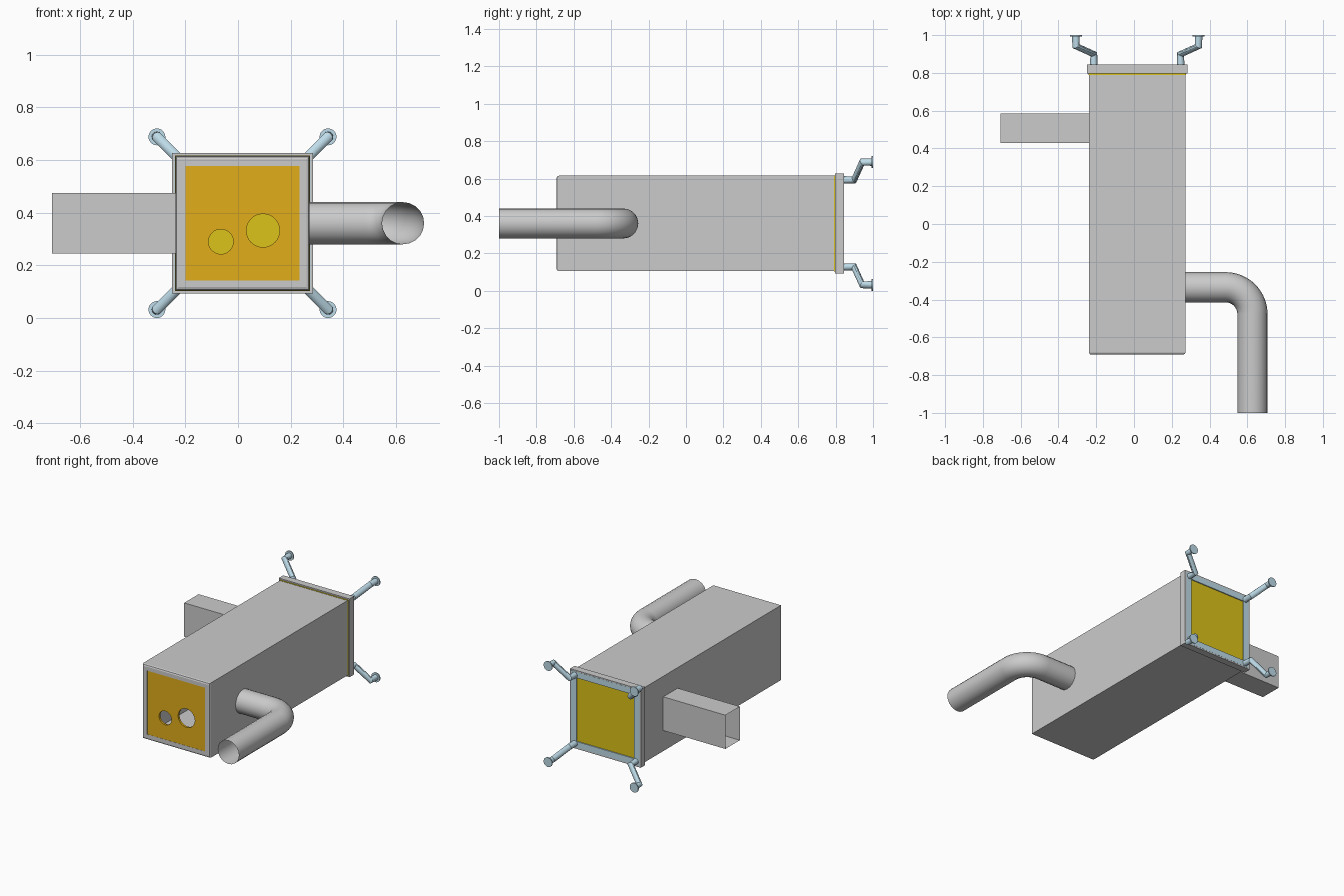
import bpy, bmesh, math
from mathutils import Vector

if "Cube" in bpy.data.objects:
    bpy.data.objects.remove(bpy.data.objects["Cube"])

CX, CZ = 0.017, 0.36          # axis of the square housing


def material(name, rgb):
    m = bpy.data.materials.new(name)
    m.diffuse_color = (*rgb, 1)
    m.use_nodes = True
    m.node_tree.nodes["Principled BSDF"].inputs["Base Color"].default_value = m.diffuse_color
    return m


BLUE = material("pale_blue", (0.52, 0.72, 0.82))
ORANGE = material("amber", (0.75, 0.42, 0.01))
YELLOW = material("yellow", (0.72, 0.55, 0.01))


def finish(name, bm, mat=None):
    bmesh.ops.recalc_face_normals(bm, faces=bm.faces)
    me = bpy.data.meshes.new(name)
    bm.to_mesh(me)
    bm.free()
    ob = bpy.data.objects.new(name, me)
    bpy.context.collection.objects.link(ob)
    if mat:
        me.materials.append(mat)
    return ob


def box(name, lo, hi, mat=None, open_side=None):
    """Box between two corners; open_side drops the faces facing that way."""
    bm = bmesh.new()
    bmesh.ops.create_cube(bm, size=1)
    for v in bm.verts:
        v.co = [(a + b) / 2 + c * (b - a) for a, b, c in zip(lo, hi, v.co)]
    if open_side:
        bm.normal_update()
        gone = [f for f in bm.faces if f.normal.dot(Vector(open_side)) > 0.9]
        bmesh.ops.delete(bm, geom=gone, context='FACES')
    return finish(name, bm, mat)


def slab(name, half, y0, y1, mat=None):
    return box(name, (CX - half, y0, CZ - half), (CX + half, y1, CZ + half), mat)


def square_ring(name, outer, inner, y0, y1, mat=None, bevel=0):
    """Square tube along y, optionally with its outer front edges rounded."""
    bm = bmesh.new()
    loops = []
    for h, y in ((outer, y0), (outer, y1), (inner, y1), (inner, y0)):
        loops.append([bm.verts.new((CX + sx * h, y, CZ + sz * h))
                      for sx, sz in ((-1, -1), (1, -1), (1, 1), (-1, 1))])
    for k in range(4):
        a, b = loops[k], loops[(k + 1) % 4]
        for i in range(4):
            j = (i + 1) % 4
            bm.faces.new((a[i], a[j], b[j], b[i]))
    if bevel:
        front = [bm.edges.get((loops[0][i], loops[0][(i + 1) % 4])) for i in range(4)]
        bmesh.ops.bevel(bm, geom=front, offset=bevel, segments=2, profile=0.5,
                        affect='EDGES')
    return finish(name, bm, mat)


def select(ob):
    bpy.ops.object.select_all(action='DESELECT')
    ob.select_set(True)
    bpy.context.view_layer.objects.active = ob


def tube(name, points, radius, res, caps, mat=None):
    cu = bpy.data.curves.new(name, 'CURVE')
    cu.dimensions = '3D'
    cu.bevel_depth, cu.bevel_resolution, cu.use_fill_caps = radius, res, caps
    sp = cu.splines.new('POLY')
    sp.points.add(len(points) - 1)
    for p, co in zip(sp.points, points):
        p.co = (*co, 1)
    if mat:
        cu.materials.append(mat)
    ob = bpy.data.objects.new(name, cu)
    bpy.context.collection.objects.link(ob)
    select(ob)
    bpy.ops.object.convert(target='MESH')
    ob = bpy.context.object
    bpy.ops.object.shade_smooth_by_angle(angle=math.radians(35))
    return ob


def cylinder_y(name, x, y, z, r, depth, mat=None, sides=32):
    bpy.ops.mesh.primitive_cylinder_add(vertices=sides, radius=r, depth=depth,
                                        location=(x, y, z),
                                        rotation=(math.pi / 2, 0, 0))
    ob = bpy.context.object
    ob.name = name
    if mat:
        ob.data.materials.append(mat)
    bpy.ops.object.shade_smooth_by_angle(angle=math.radians(35))
    return ob


# Hollow housing with a rounded front rim
square_ring("housing", 0.255, 0.217, -0.692, 0.79, bevel=0.012)

# Front panel with two round holes
panel = slab("front_panel", 0.217, -0.691, -0.676, ORANGE)
for x, z, r in ((-0.065, 0.29, 0.047), (0.095, 0.332, 0.063)):
    cutter = cylinder_y("hole_cutter", x, -0.68, z, r, 0.1, sides=48)
    cutter.hide_render = True
    mod = panel.modifiers.new("hole", 'BOOLEAN')
    mod.operation, mod.object, mod.solver = 'DIFFERENCE', cutter, 'EXACT'
    select(panel)
    bpy.ops.object.modifier_apply(modifier=mod.name)
    bpy.data.objects.remove(cutter)

# Rear gasket, window pane, frame and flange
slab("rear_gasket", 0.257, 0.79, 0.8, YELLOW)
slab("rear_pane", 0.217, 0.8, 0.838, YELLOW)
square_ring("rear_frame", 0.258, 0.217, 0.8, 0.845, BLUE)
square_ring("rear_flange", 0.267, 0.258, 0.796, 0.844)

# Rectangular side duct, open at its outer end
box("side_duct", (-0.707, 0.43, 0.245), (CX - 0.255, 0.585, 0.475),
    open_side=(-1, 0, 0))

# Bent round pipe on the other side, open at its end
bend, px, py = 0.142, 0.627, -0.335
arc = [(px - bend + bend * math.sin(t), py - bend + bend * math.cos(t), CZ)
       for t in (math.pi / 2 * i / 16 for i in range(17))]
tube("exhaust_pipe", [(CX + 0.25, py, CZ)] + arc + [(px, -1, CZ)], 0.08, 8, False)

# Four cranked mounting legs with round feet
for sx, side in ((-1, "left"), (1, "right")):
    for sz, level in ((-1, "lower"), (1, "upper")):
        near = (CX + sx * 0.23, CZ + sz * 0.233)
        far = (CX + sx * 0.325, CZ + sz * 0.328)
        path = [(p[0], y, p[1]) for p, y in
                ((near, 0.84), (near, 0.899), (far, 0.942), (far, 0.995))]
        tube(f"{level}_{side}_leg", path, 0.02, 4, True, BLUE)
        cylinder_y(f"{level}_{side}_foot", far[0], 0.9965, far[1], 0.032, 0.007, BLUE)
